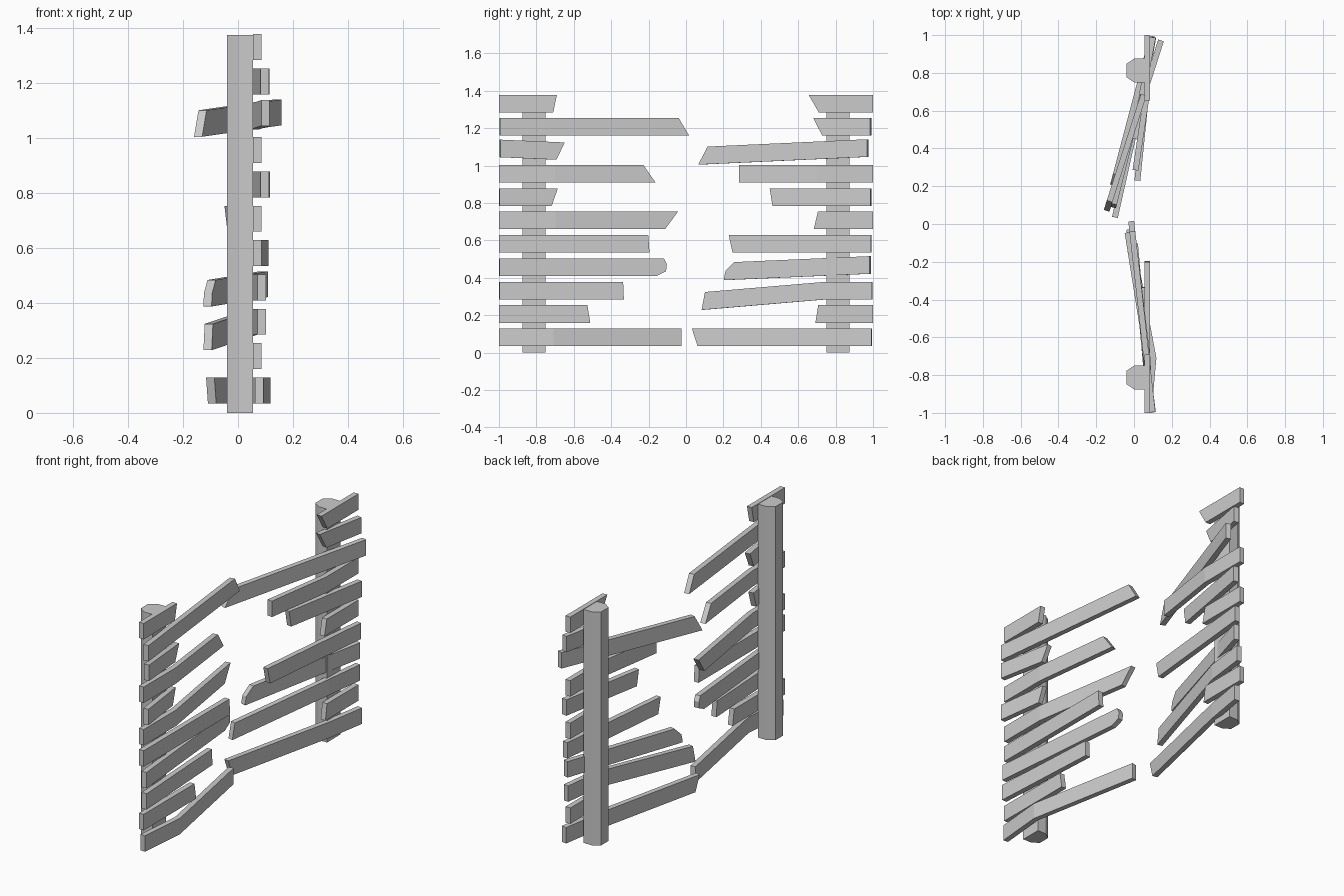
import bpy, bmesh
from mathutils import Vector

if "Cube" in bpy.data.objects:
    bpy.data.objects.remove(bpy.data.objects["Cube"])

HEIGHT, HALF_T = 0.094, 0.0155


def mesh_object(name, bm):
    bmesh.ops.recalc_face_normals(bm, faces=bm.faces)
    me = bpy.data.meshes.new(name)
    bm.to_mesh(me)
    bm.free()
    ob = bpy.data.objects.new(name, me)
    bpy.context.collection.objects.link(ob)
    return ob


# Posts: square at the plank side, chamfered at the back
def post(name, yc):
    prof = [(0.055, -.0625), (0.055, .0625), (0, .0625), (-.04, .035), (-.04, -.035), (0, -.0625)]
    bm = bmesh.new()
    f = bm.faces.new([bm.verts.new((x, yc + y, 0)) for x, y in prof])
    ext = bmesh.ops.extrude_face_region(bm, geom=[f])
    bmesh.ops.translate(bm, vec=(0, 0, 1.376),
                        verts=[v for v in ext["geom"] if isinstance(v, bmesh.types.BMVert)])
    mesh_object(name, bm)


# Plank: path of (y, x, z shift); broken end has its own bottom and top y,
# with an optional pointed tip (bottom y, bottom lift, top y, top drop)
def plank(name, row, path, yb, yt, tip=None):
    z0 = 0.0345 + 0.125 * row

    def at(y, i):
        (y0, x0, s0), (y1, x1, s1) = path[i], path[i + 1]
        t = (y - y0) / (y1 - y0)
        return x0 + t * (x1 - x0), s0 + t * (s1 - s0)

    def normal(i):
        d = Vector((path[i + 1][1] - path[i][1], path[i + 1][0] - path[i][0], 0)).normalized()
        n = Vector((d.y, -d.x, 0))
        return n if n.x > 0 else -n

    last = len(path) - 2
    stations = []
    for i, (y, x, s) in enumerate(path[:-1]):
        n = normal(i) if i == 0 else (normal(i) + normal(i - 1)).normalized()
        stations.append((Vector((x, y, z0 + s)), Vector((x, y, z0 + s + HEIGHT)), n))
    ends = [(yb, 0, yt, 0)] + ([tip] if tip else [])
    for b, lift, t, drop in ends:
        xb, sb = at(b, last)
        xt, st = at(t, last)
        stations.append((Vector((xb, b, z0 + sb + lift)),
                         Vector((xt, t, z0 + st + HEIGHT - drop)), normal(last)))
    bm = bmesh.new()
    rings = [[bm.verts.new(p) for p in (b - n * HALF_T, b + n * HALF_T, t + n * HALF_T, t - n * HALF_T)]
             for b, t, n in stations]
    for r0, r1 in zip(rings, rings[1:]):
        for k in range(4):
            bm.faces.new((r0[k], r0[(k + 1) % 4], r1[(k + 1) % 4], r1[k]))
    bm.faces.new(rings[0])
    bm.faces.new(rings[-1])
    mesh_object(name, bm)


post("left_post", -0.8125)
post("right_post", 0.8125)

X = 0.07
# Broken planks on the left post, bottom to top
left = [
    ([(-.998, .077, 0), (-.71, .103, 0), (-.03, -.025, 0)], -.028, -.028),
    ([(-1, X, 0), (-.5, X, 0)], -.512, -.527),
    ([(-.998, .087, 0), (-.33, .05, 0)], -.333, -.337),
    ([(-.998, .086, 0), (-.1, .005, 0)], -.16, -.12, (-.108, .025, -.104, .03)),
    ([(-1, X, 0), (-.2, X, 0)], -.195, -.202),
    ([(-1, X, 0), (-.7, X, 0), (-.045, -.034, 0)], -.115, -.045),
    ([(-.998, .098, 0), (-.7, .06, 0)], -.72, -.687),
    ([(-1, X, 0), (-.7, X, 0), (-.2, .01, 0)], -.165, -.23),
    ([(-.995, .1, .01), (-.65, .055, -.005)], -.695, -.65),
    ([(-.996, .098, 0), (.0, -.013, 0)], .015, -.04),
    ([(-1, X, 0), (-.7, X, 0)], -.71, -.69),
]
# Broken planks on the right post, bottom to top
right = [
    ([(.993, .1, 0), (.75, .06, 0), (.04, -.1, 0)], .065, .035),
    ([(1, X, 0), (.7, X, 0)], .692, .707),
    ([(.996, .085, 0), (.75, .055, 0), (.09, -.11, -.056)], .087, .105),
    ([(.985, .095, .012), (.21, -.11, -.022)], .207, .262, (.206, .004, .215, .045)),
    ([(.99, .095, 0), (.23, .018, 0)], .25, .23),
    ([(1, X, 0), (.7, X, 0)], .683, .705),
    ([(.988, .102, 0), (.45, .005, 0)], .465, .45),
    ([(1, X, 0), (.7, X, 0), (.285, .008, 0)], .285, .285),
    ([(.972, .143, .012), (.08, -.142, -.029)], .07, .12),
    ([(.988, .1, 0), (.7, .045, 0)], .732, .683),
    ([(1, X, 0), (.7, X, 0)], .71, .655),
]
for side, data in (("left", left), ("right", right)):
    for row, spec in enumerate(data):
        plank(f"{side}_plank_{row + 1}", row, *spec)
